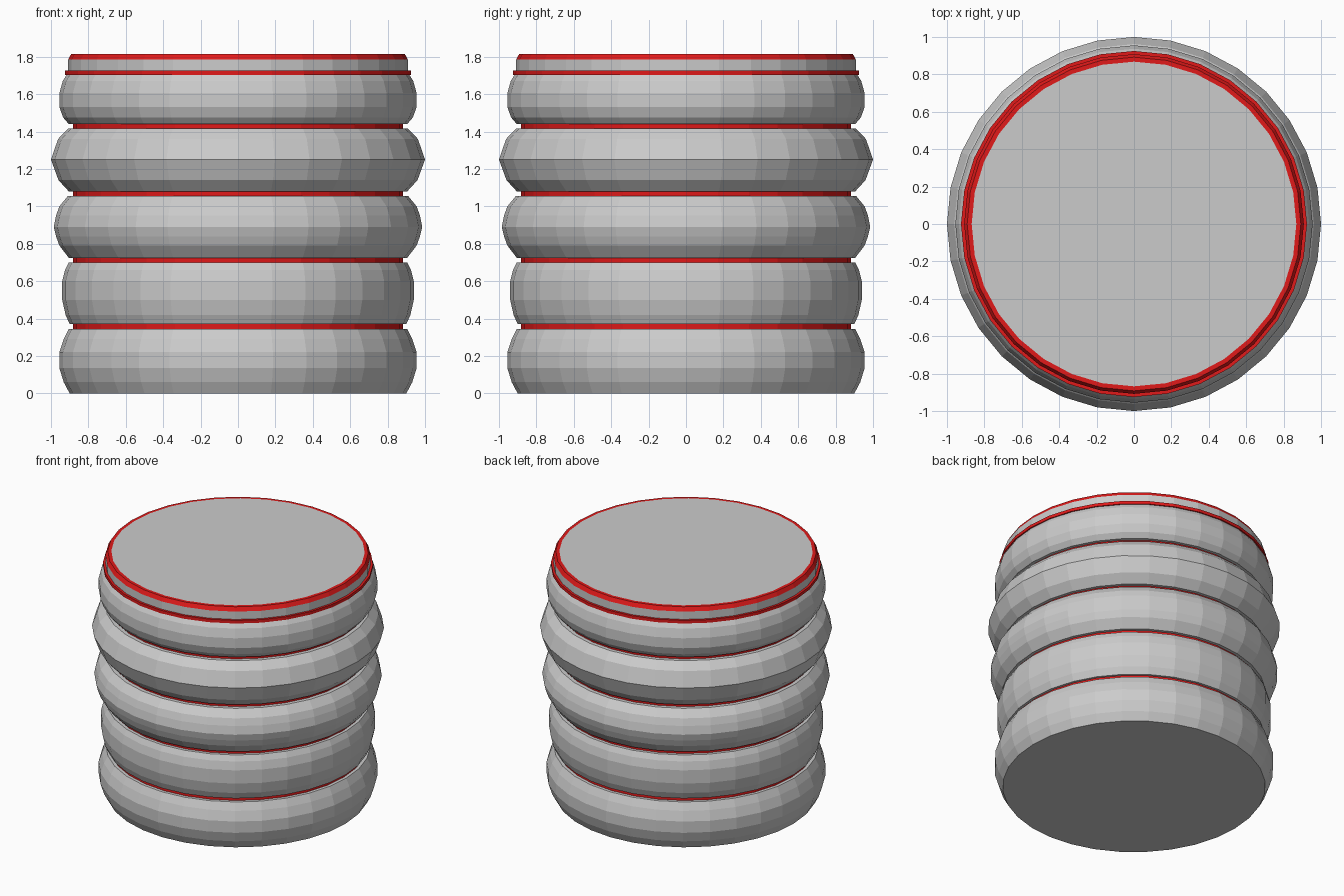
import bpy, bmesh, math

if "Cube" in bpy.data.objects:
    bpy.data.objects.remove(bpy.data.objects["Cube"])

SIDES = 32

red = bpy.data.materials.new("red")
red.diffuse_color = (0.75, 0.01, 0.01, 1)
red.use_nodes = True
red.node_tree.nodes["Principled BSDF"].inputs["Base Color"].default_value = red.diffuse_color


def lathe(name, profile, mat=None):
    """Spin an (r, z) profile, listed upward on the outside, about z; r = 0 ends become caps."""
    bm = bmesh.new()
    rings = []
    for r, z in profile:
        if r == 0:
            rings.append(None)
            continue
        rings.append([bm.verts.new((r * math.cos(2 * math.pi * i / SIDES),
                                    r * math.sin(2 * math.pi * i / SIDES), z))
                      for i in range(SIDES)])
    for a, b in zip(rings, rings[1:]):
        if a is None:
            bm.faces.new(b[::-1])
        elif b is None:
            bm.faces.new(a)
        else:
            for i in range(SIDES):
                j = (i + 1) % SIDES
                bm.faces.new((a[i], a[j], b[j], b[i]))
    mesh = bpy.data.meshes.new(name)
    bm.to_mesh(mesh)
    bm.free()
    obj = bpy.data.objects.new(name, mesh)
    bpy.context.collection.objects.link(obj)
    if mat:
        mesh.materials.append(mat)
    return obj


CORE = 0.87   # radius where ridges meet the bands

# Bulging grey ridges, bottom to top
lathe("bottom_ridge", [(0, 0), (0.90, 0), (0.932, 0.06), (0.955, 0.135), (0.955, 0.22),
                       (0.932, 0.29), (0.905, 0.345), (CORE, 0.345)])
lathe("lower_ridge", [(CORE, 0.37), (0.90, 0.37), (0.922, 0.42), (0.94, 0.50), (0.94, 0.60),
                      (0.925, 0.66), (0.905, 0.70), (CORE, 0.70)])
lathe("middle_ridge", [(CORE, 0.725), (0.905, 0.725), (0.955, 0.79), (0.973, 0.84),
                       (0.985, 0.89), (0.973, 0.95), (0.955, 1.00), (0.91, 1.055),
                       (CORE, 1.055)])
lathe("widest_ridge", [(CORE, 1.08), (0.905, 1.08), (0.96, 1.14), (1.0, 1.25),
                       (0.962, 1.36), (0.91, 1.415), (CORE, 1.415)])
lathe("upper_ridge", [(CORE, 1.44), (0.905, 1.44), (0.935, 1.475), (0.955, 1.53),
                      (0.955, 1.605), (0.937, 1.67), (0.915, 1.705), (CORE, 1.705)])

# Red bands in the grooves
for i, z in enumerate((0.345, 0.70, 1.055, 1.415)):
    lathe(f"groove_band_{i + 1}", [(0.882, z), (0.882, z + 0.026)], red)

# Protruding red collar, grey neck, red rim and grey lid
lathe("collar_band", [(0.90, 1.703), (0.925, 1.703), (0.925, 1.726), (0.90, 1.726)], red)
lathe("neck", [(0.908, 1.726), (0.908, 1.785)])
lathe("top_rim", [(0.908, 1.785), (0.892, 1.814), (0.868, 1.814)], red)
lathe("lid", [(0.868, 1.814), (0, 1.814)])
